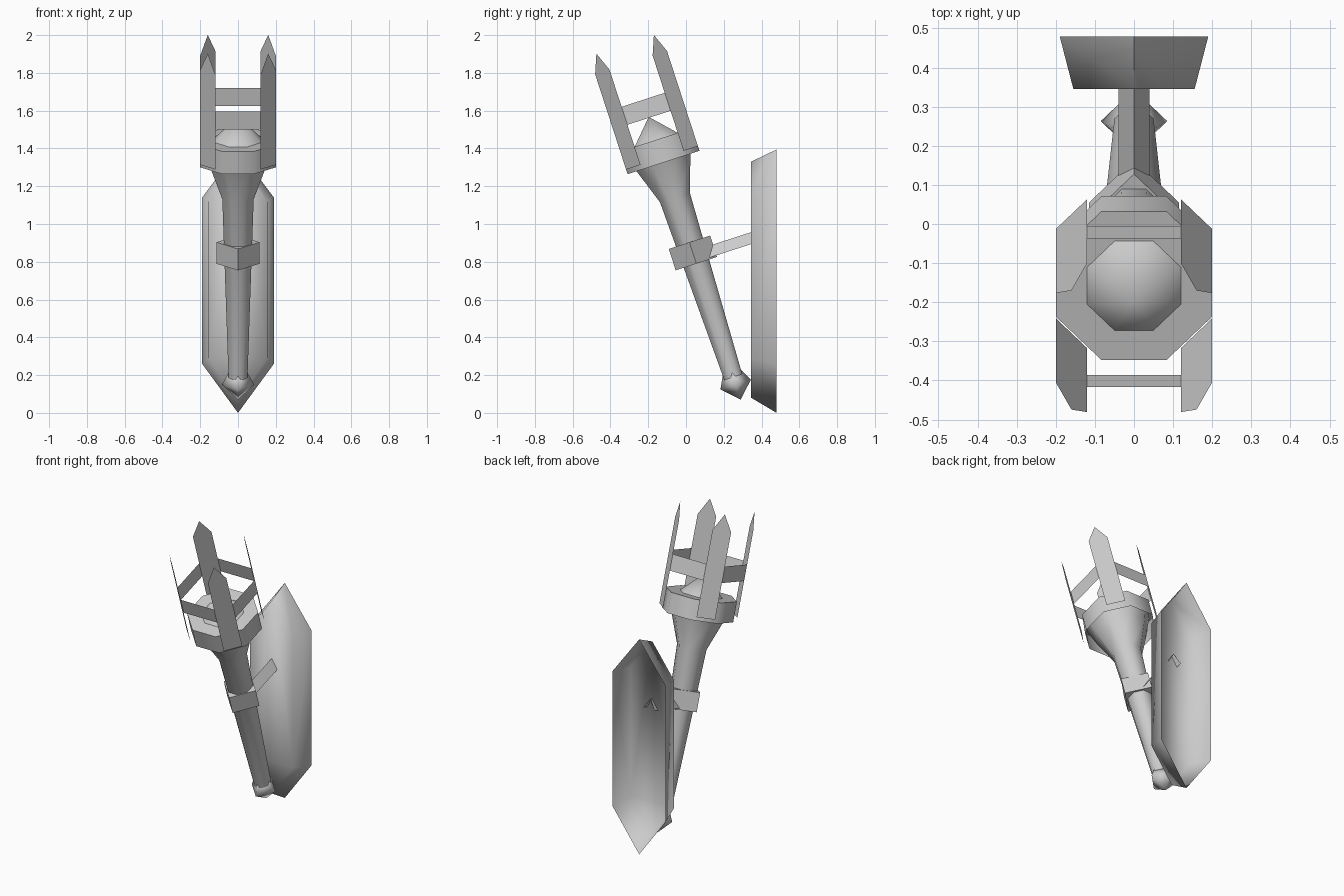
import bpy
import bmesh
import math
from math import radians, pi, cos, sin

cube = bpy.data.objects.get("Cube")
if cube:
    bpy.data.objects.remove(cube, do_unlink=True)

GREY = (0.6, 0.6, 0.6, 1.0)
metal = bpy.data.materials.new("plain grey")
metal.use_nodes = True
metal.diffuse_color = GREY
shader = next(n for n in metal.node_tree.nodes if n.type == "BSDF_PRINCIPLED")
shader.inputs["Base Color"].default_value = GREY

TILT = radians(18)              # the torch leans forward
BASE = (0, 0.25, 0.19)          # foot of the torch axis


def finish(name, bm, smooth=None, tilted=True):
    """Turn a bmesh into an object; smooth is the sharp-edge angle in degrees."""
    bmesh.ops.remove_doubles(bm, verts=bm.verts, dist=0.0005)
    bmesh.ops.recalc_face_normals(bm, faces=bm.faces)
    mesh = bpy.data.meshes.new(name)
    bm.to_mesh(mesh)
    bm.free()
    mesh.materials.append(metal)
    if smooth:
        mesh.shade_smooth()
        mesh.set_sharp_from_angle(angle=radians(smooth))
    obj = bpy.data.objects.new(name, mesh)
    bpy.context.collection.objects.link(obj)
    if tilted:
        obj.location = BASE
        obj.rotation_euler = (TILT, 0, 0)
    return obj


def turned(name, profile, sides, smooth=None):
    """Faceted turned part from (radius, height) pairs around the torch axis.
    Eight-sided parts have flats on the axes, four-sided ones have corners."""
    bm = bmesh.new()
    half = pi / sides if sides == 8 else 0
    rings = []
    for r, z in profile:
        if r == 0:
            rings.append([bm.verts.new((0, 0, z))] * sides)
            continue
        r /= cos(half)
        angles = [half + 2 * pi * i / sides for i in range(sides)]
        rings.append([bm.verts.new((r * cos(a), r * sin(a), z)) for a in angles])
    for low, high in zip(rings, rings[1:]):
        for i in range(sides):
            j = (i + 1) % sides
            corners = [low[i], low[j], high[j], high[i]]
            bm.faces.new(list(dict.fromkeys(corners)))
    return finish(name, bm, smooth)


def plate(name, points, tilted=True):
    bm = bmesh.new()
    bm.faces.new([bm.verts.new(p) for p in points])
    return finish(name, bm, tilted=tilted)


# Shaft, flaring into the cup, with its pommel and collar
turned("handle", [(0.05, 0), (0.083, 1.0), (0.15, 1.194), (0.185, 1.318)], 8, 50)
turned("pommel", [(0, -0.126), (0.085, -0.042), (0.05, 0.025), (0, 0.025)], 4, 100)
turned("collar", [(0, 0.631), (0.115, 0.631), (0.115, 0.75), (0, 0.75)], 4)

# Cup skirt with flat rim, and the low cone of fuel inside it
turned("cup", [(0.2, 1.194), (0.2, 1.32), (0.12, 1.32)], 8, 50)
turned("fuel_cone", [(0.12, 1.32), (0, 1.448)], 8, 60)

# Cage: four pointed uprights on the diagonals, joined by four flat bands
OUT, IN = 0.2, 0.12
MID = (OUT + IN) / 2
for sx, side in ((1, "left"), (-1, "right")):
    for sy, end in ((-1, "front"), (1, "back")):
        plate(f"upright_{end}_{side}", [
            (sx * OUT, sy * IN, 1.22), (sx * IN, sy * OUT, 1.22),
            (sx * IN, sy * OUT, 1.75), (sx * MID, sy * MID, 1.852),
            (sx * OUT, sy * IN, 1.75)])
LOW, HIGH = 1.443, 1.543
for i, side in enumerate(("front", "left", "back", "right")):
    a = i * pi / 2
    corners = []
    for u, z in ((-IN, LOW), (IN, LOW), (IN, HIGH), (-IN, HIGH)):
        corners.append((u * cos(a) + OUT * sin(a), u * sin(a) - OUT * cos(a), z))
    plate(f"band_{side}", corners)

# Bracket arm: a folded strip with a ridge on top
bm = bmesh.new()
for sx in (-1, 1):
    bm.faces.new([bm.verts.new(p) for p in (
        (0, 0.06, 0.7), (0, 0.345, 0.7),
        (sx * 0.04, 0.345, 0.64), (sx * 0.04, 0.06, 0.64))])
finish("bracket_arm", bm)

# Wall plate: long hexagonal dish, open at the back
def hexagon(bm, y, half_width, bottom, low, high, top):
    outline = [(0, bottom), (half_width, low), (half_width, high),
               (0, top), (-half_width, high), (-half_width, low)]
    return [bm.verts.new((x, y, z)) for x, z in outline]


bm = bmesh.new()
front = hexagon(bm, 0.345, 0.155, 0.08, 0.29, 1.12, 1.33)
back = hexagon(bm, 0.48, 0.19, 0.0, 0.26, 1.14, 1.395)
bm.faces.new(front)
for i in range(6):
    j = (i + 1) % 6
    bm.faces.new([front[i], front[j], back[j], back[i]])
finish("wall_plate", bm, 100, tilted=False)
